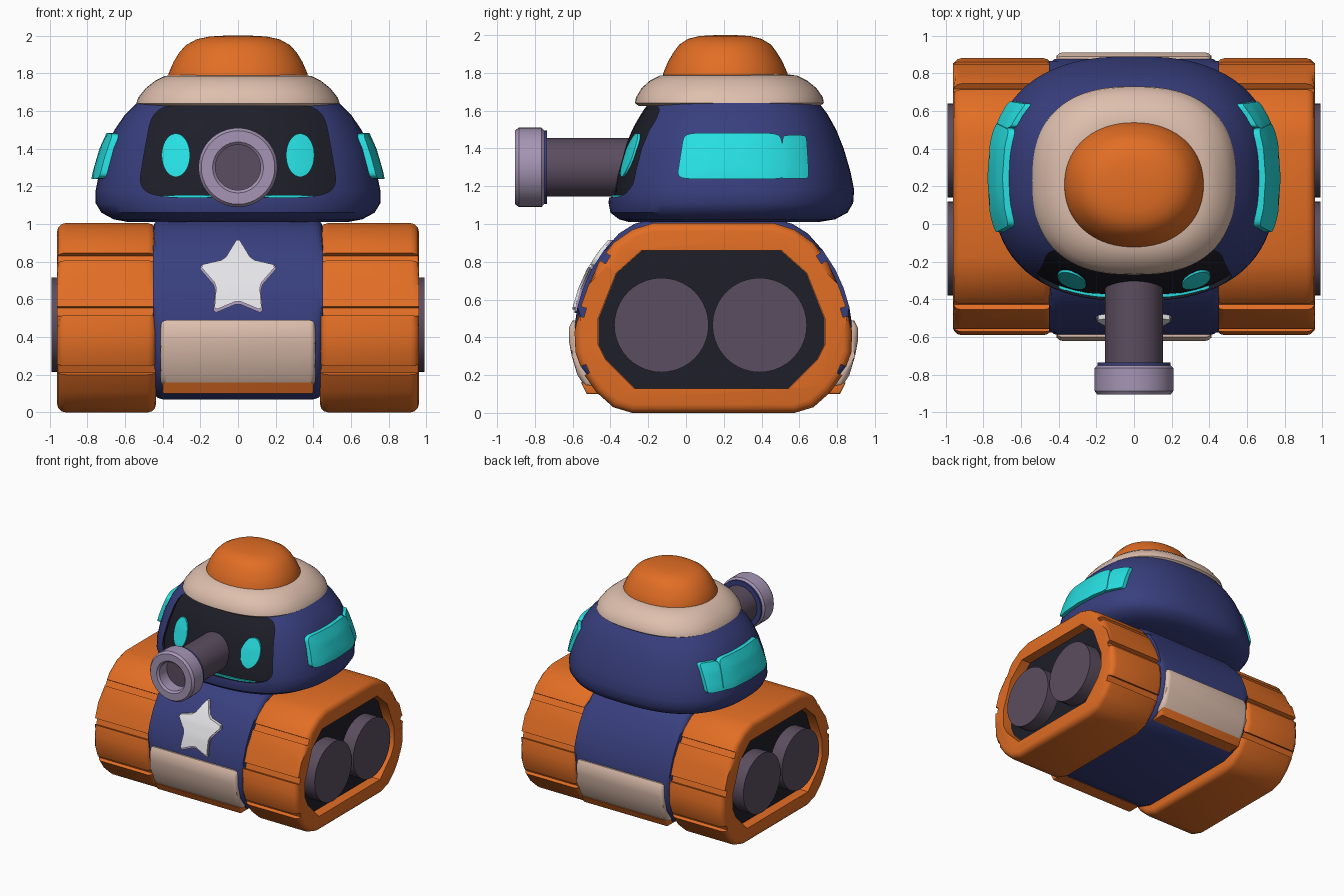
import bpy, bmesh, math
from mathutils import Matrix, Vector

if "Cube" in bpy.data.objects:
    bpy.data.objects.remove(bpy.data.objects["Cube"])


def material(name, r, g, b):
    m = bpy.data.materials.new(name)
    m.use_nodes = True
    m.diffuse_color = (r, g, b, 1)
    m.node_tree.nodes["Principled BSDF"].inputs["Base Color"].default_value = (r, g, b, 1)
    return m


ORANGE = material("orange", .76, .155, .018)
NAVY = material("navy", .04, .05, .21)
BEIGE = material("beige", .73, .52, .42)
CYAN = material("cyan", .02, .74, .76)
DARK = material("near_black", .013, .013, .022)
GREY = material("purple_grey", .105, .075, .115)
LILAC = material("lilac", .38, .30, .46)
WHITE = material("white", .80, .79, .82)
MID = .145  # centre of the chassis along y


# ---- helpers ----
def finish(name, bm, mat, angle=35):
    bmesh.ops.recalc_face_normals(bm, faces=bm.faces)
    mesh = bpy.data.meshes.new(name)
    bm.to_mesh(mesh)
    bm.free()
    mesh.materials.append(mat)
    ob = bpy.data.objects.new(name, mesh)
    bpy.context.collection.objects.link(ob)
    smooth(ob, angle)
    return ob


def smooth(ob, angle=35):
    bpy.ops.object.select_all(action='DESELECT')
    ob.select_set(True)
    bpy.context.view_layer.objects.active = ob
    bpy.ops.object.shade_smooth_by_angle(angle=math.radians(angle))


def cut(ob, cutter):
    mod = ob.modifiers.new("cut", 'BOOLEAN')
    mod.operation, mod.solver, mod.object = 'DIFFERENCE', 'EXACT', cutter
    mod.material_mode = 'TRANSFER'
    bpy.context.view_layer.objects.active = ob
    bpy.ops.object.modifier_apply(modifier=mod.name)
    bpy.data.objects.remove(cutter)
    smooth(ob)


def interp(rows, z):
    for a, b in zip(rows, rows[1:]):
        if z <= b[0]:
            break
    t = (z - a[0]) / (b[0] - a[0])
    return [p + (q - p) * t for p, q in zip(a, b)][1:]


def symmetric(rows, cy):
    """Rows of (z, half length) to a closed y-z outline."""
    return [(cy + h, z) for z, h in rows] + [(cy - h, z) for z, h in reversed(rows)]


def prism(name, outline, x0, x1, mat, bevel=0.0, segments=3):
    bm = bmesh.new()
    caps = [bm.faces.new([bm.verts.new((x, y, z)) for y, z in outline]) for x in (x0, x1)]
    rims = [e for f in caps for e in f.edges]
    a, b = caps[0].verts[:], caps[1].verts[:]
    for i in range(len(a)):
        bm.faces.new((a[i - 1], a[i], b[i], b[i - 1]))
    if bevel:
        bmesh.ops.bevel(bm, geom=rims, offset=bevel, segments=segments, profile=.5, affect='EDGES')
    return finish(name, bm, mat)


def squircle(cu, cv, ru, rv, n=2.0, taper=0.0, count=56):
    pts = []
    for i in range(count):
        a = math.tau * i / count
        c, s = math.cos(a), math.sin(a)
        u = math.copysign(abs(c) ** (2 / n), c)
        v = math.copysign(abs(s) ** (2 / n), s)
        pts.append((cu + ru * u * (1 + taper * v), cv + rv * v))
    return pts


def loft(name, levels, n, mat):
    """Stack rounded sections given as (z, half width, y front, y back)."""
    bm = bmesh.new()
    rings = [[bm.verts.new((x, y, z)) for x, y in squircle(0, (f + b) / 2, w, (b - f) / 2, n, count=72)]
             for z, w, f, b in levels]
    for p, q in zip(rings, rings[1:]):
        for i in range(len(p)):
            bm.faces.new((p[i - 1], p[i], q[i], q[i - 1]))
    bm.faces.new(rings[0])
    bm.faces.new(rings[-1])
    return finish(name, bm, mat)


def panel(name, outline, project, inner, outer, mat, steps=6):
    """Solid plate that follows a surface between two offsets."""
    bm = bmesh.new()
    cu, cv = (sum(c) / len(outline) for c in zip(*outline))
    edges = []
    for d in (inner, outer):
        hub = bm.verts.new(project(cu, cv, d))
        last = None
        for k in range(1, steps + 1):
            t = k / steps
            ring = [bm.verts.new(project(cu + (u - cu) * t, cv + (v - cv) * t, d)) for u, v in outline]
            for i in range(len(ring)):
                bm.faces.new((ring[i - 1], ring[i], last[i], last[i - 1]) if last else (ring[i - 1], ring[i], hub))
            last = ring
        edges.append(last)
    a, b = edges
    for i in range(len(a)):
        bm.faces.new((a[i - 1], a[i], b[i], b[i - 1]))
    return finish(name, bm, mat)


def lathe_y(name, profile, z, mat):
    """Spin (radius, y) points about a lengthwise axis."""
    bm = bmesh.new()
    vs = [bm.verts.new((r, y, z)) for r, y in profile]
    es = [bm.edges.new(p) for p in zip(vs, vs[1:])]
    bmesh.ops.spin(bm, geom=vs + es, cent=(0, 0, z), axis=(0, 1, 0), angle=math.tau, steps=40)
    bmesh.ops.remove_doubles(bm, verts=bm.verts, dist=.0005)
    return finish(name, bm, mat)


# ---- hull with bumpers and star ----
hull_rows = [(.07, .45), (.12, .61), (.24, .70), (.36, .73), (.46, .735), (.56, .72), (.66, .69),
             (.76, .645), (.86, .58), (.95, .50), (1.0, .42), (1.03, .32)]
prism("hull", symmetric(hull_rows, MID), -.45, .45, NAVY, .05)
bumper = [(.60, .13), (.68, .14), (.72, .20), (.75, .30), (.765, .38), (.765, .45), (.745, .49), (.60, .49)]
lip = [(.56, .10), (.67, .10), (.70, .16), (.56, .16)]
for s, end in ((-1, "front"), (1, "rear")):
    prism(end + "_bumper", [(MID + s * y, z) for y, z in bumper], -.41, .41, BEIGE, .03)
    prism(end + "_bumper_lip", [(MID + s * y, z) for y, z in lip], -.40, .40, ORANGE, .01)


def on_hull(x, z, d):
    return x, MID - interp(hull_rows, z)[0] - d, z


def star(r, cz):
    tips = [Vector((math.sin(i * math.pi / 5), math.cos(i * math.pi / 5))) * (r if i % 2 == 0 else r * .56)
            for i in range(10)]
    pts = []
    for i, p in enumerate(tips):
        q, before = tips[(i + 1) % 10], tips[i - 1]
        pts += [p.lerp(before, .12), p.lerp(q, .12), p.lerp(q, .5)]
    return [(p.x, p.y + cz) for p in pts]


panel("star_backing", star(.225, .705), on_hull, -.03, .012, LILAC)
panel("star", star(.215, .715), on_hull, -.02, .025, WHITE)

# ---- tracks and wheels ----
track_rows = [(0, .43), (.03, .53), (.11, .62), (.21, .69), (.32, .73), (.43, .735), (.54, .71),
              (.68, .66), (.80, .605), (.90, .53), (.97, .43), (1.005, .32)]
well_rows = [(.13, .41), (.28, .56), (.36, .60), (.50, .60), (.74, .505), (.86, .37)]
notches = [(.59, .83, 32), (.715, .54, 16), (.70, .22, -22)]
for s, side in ((1, "left"), (-1, "right")):
    track = prism(side + "_track", symmetric(track_rows, MID), s * .435, s * .96, ORANGE, .045)
    cut(track, prism("well_cutter", symmetric(well_rows, .135), s * .87, s * 1.1, ORANGE))
    bm = bmesh.new()
    for end in (-1, 1):
        for y, z, tilt in notches:
            place = Matrix.Translation((s * .7, MID + end * y, z)) @ Matrix.Rotation(math.radians(end * tilt), 4, 'X')
            bmesh.ops.create_cube(bm, size=1, matrix=place @ Matrix.Diagonal((.8, .075, .05, 1)))
    cut(track, finish("notch_cutter", bm, ORANGE))
    prism(side + "_wheel_well", symmetric([(z, h - .002) for z, h in well_rows], .135), s * .82, s * .876, DARK)
    for y, end in ((-.13, "front"), (.39, "rear")):
        prism(f"{side}_{end}_wheel", squircle(y, .465, .25, .25, count=40), s * .85, s * .99, GREY, .025)

# ---- turret with visor, eyes and side windows ----
turret_levels = [(1.01, .58, -.30, .70), (1.025, .66, -.355, .79), (1.06, .725, -.40, .855), (1.11, .755, -.41, .885),
                 (1.18, .755, -.405, .89), (1.28, .735, -.385, .87), (1.40, .70, -.35, .835),
                 (1.50, .655, -.31, .795), (1.58, .60, -.265, .75), (1.66, .52, -.21, .69)]
POWER = 2.5
turret = loft("turret", turret_levels, POWER, NAVY)


def reach(t):
    return max(0, 1 - abs(t) ** POWER) ** (1 / POWER)


def on_front(x, z, d):
    w, f, b = interp(turret_levels, z)
    return x, (f + b) / 2 - (b - f) / 2 * reach(x / w) - d, z


cut(turret, panel("visor_cutter", squircle(0, 1.39, .495, .25, 6, -.09), on_front, -.025, .4, DARK))
panel("visor_glow", squircle(0, 1.147, .40, .006, 6), on_front, -.04, -.012, CYAN)

for s, side in ((1, "left"), (-1, "right")):
    panel(side + "_eye", squircle(s * .33, 1.365, .075, .115), on_front, -.04, -.014, CYAN)

    def on_side(y, z, d):
        w, f, b = interp(turret_levels, z)
        return s * (w * reach((y - (f + b) / 2) / ((b - f) / 2)) + d), y, z

    panel(side + "_window", squircle(.245, 1.36, .275, .122, 9, -.07), on_side, -.05, .035, CYAN)
    panel(side + "_window_slat", squircle(.575, 1.355, .07, .115, 9, -.1), on_side, -.05, .03, CYAN)

# ---- roof ring and dome ----
loft("roof_ring", [(1.625, .52, -.25, .71), (1.64, .54, -.27, .73), (1.67, .53, -.265, .725), (1.72, .49, -.235, .69),
                   (1.76, .44, -.19, .64), (1.785, .39, -.14, .59), (1.792, .34, -.09, .54)], 2.5, BEIGE)
loft("dome", [(1.77, .37, -.125, .54), (1.80, .368, -.12, .537), (1.86, .342, -.095, .51), (1.91, .312, -.065, .48),
              (1.95, .275, -.035, .45), (1.98, .22, .01, .40), (1.995, .15, .07, .34), (2.0, .06, .16, .26)], 2.15, ORANGE)

# ---- cannon ----
AXIS = 1.3
lathe_y("barrel", [(0, -.2), (.155, -.2), (.155, -.79), (0, -.79)], AXIS, GREY)
lathe_y("muzzle_collar", [(.15, -.735), (.195, -.735), (.195, -.76), (.15, -.76)], AXIS, NAVY)
lathe_y("muzzle", [(.12, -.75), (.195, -.75), (.21, -.765), (.21, -.885), (.195, -.905), (.135, -.905),
                   (.12, -.89), (.12, -.75)], AXIS, LILAC)
